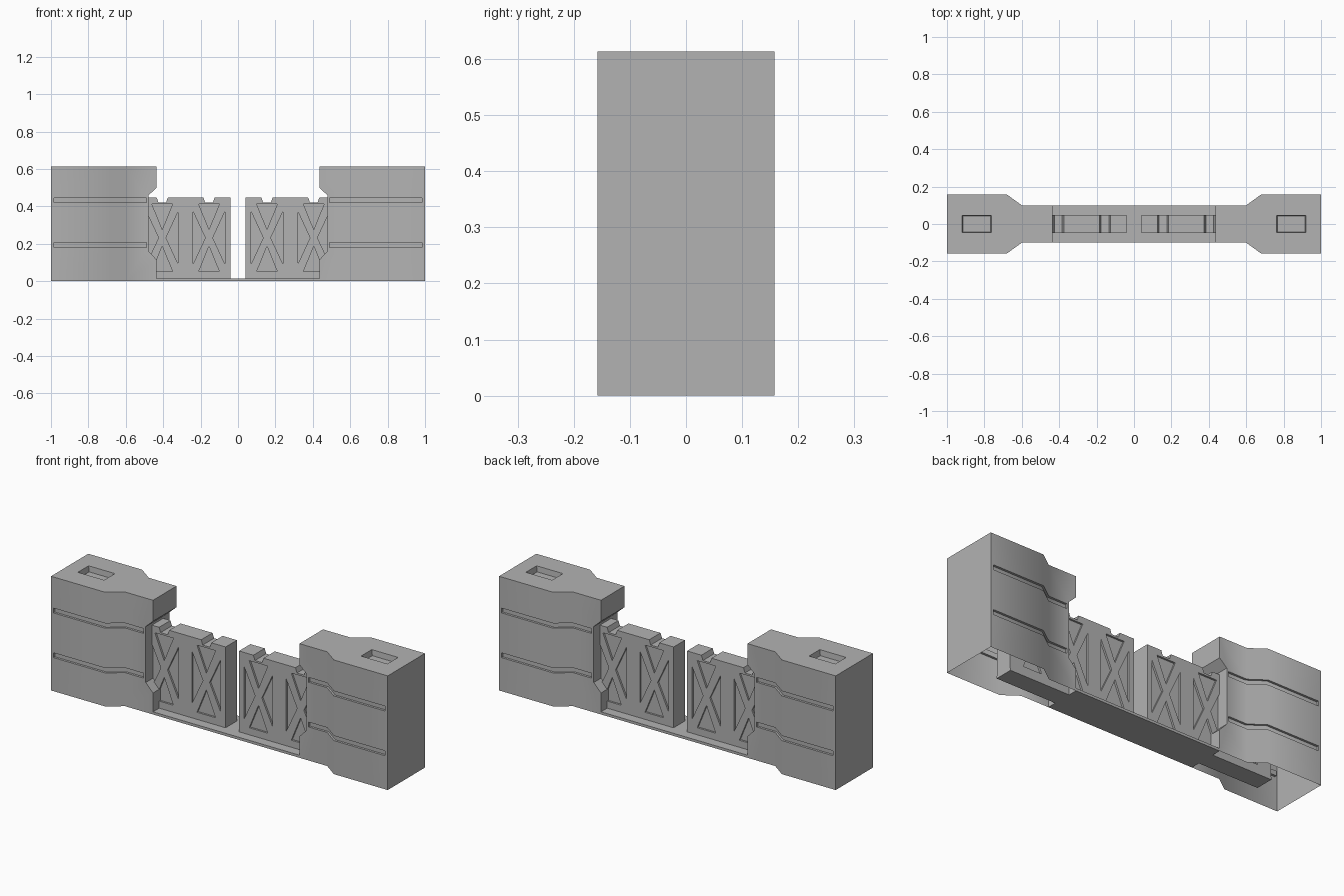
import bpy, bmesh, math
from mathutils import Vector

if "Cube" in bpy.data.objects:
    bpy.data.objects.remove(bpy.data.objects["Cube"])

grey = bpy.data.materials.new("concrete_grey")
grey.diffuse_color = (0.45, 0.45, 0.45, 1)
grey.use_nodes = True
grey.node_tree.nodes["Principled BSDF"].inputs["Base Color"].default_value = grey.diffuse_color


def add_prism(bm, pts, lo, hi, axis, taper=1.0):
    """Extrude a 2D outline along y (pts are x,z) or z (pts are x,y); taper scales the low end."""
    cx = sum(p[0] for p in pts) / len(pts)
    cy = sum(p[1] for p in pts) / len(pts)

    def put(p, d, s):
        u, v = cx + (p[0] - cx) * s, cy + (p[1] - cy) * s
        return bm.verts.new((u, d, v) if axis == 'y' else (u, v, d))
    a = [put(p, lo, taper) for p in pts]
    b = [put(p, hi, 1.0) for p in pts]
    bm.faces.new(a)
    bm.faces.new(b)
    n = len(pts)
    for i in range(n):
        j = (i + 1) % n
        bm.faces.new((a[i], a[j], b[j], b[i]))


def make_object(name, bm):
    bmesh.ops.recalc_face_normals(bm, faces=bm.faces)
    me = bpy.data.meshes.new(name)
    bm.to_mesh(me)
    bm.free()
    ob = bpy.data.objects.new(name, me)
    bpy.context.collection.objects.link(ob)
    me.materials.append(grey)
    return ob


def cut(ob, bm):
    """Carve the cutter shapes out of an object and drop the cutter."""
    cutter = make_object("cutter", bm)
    cutter.hide_render = True
    mod = ob.modifiers.new("cut", 'BOOLEAN')
    mod.operation, mod.solver, mod.object = 'DIFFERENCE', 'EXACT', cutter
    bpy.context.view_layer.objects.active = ob
    bpy.ops.object.modifier_apply(modifier=mod.name)
    bpy.data.objects.remove(cutter)


def mirror_x(bm, side):
    for v in bm.verts:
        v.co.x *= side
    return bm


def rect(x0, x1, y0, y1):
    return [(x0, y0), (x1, y0), (x1, y1), (x0, y1)]


H = 0.613
WALL = [(0.435, 0.10), (0.60, 0.10), (0.68, 0.158), (1.0, 0.158)]
GROOVE = [(0.49, 0.10), (0.60, 0.10), (0.68, 0.158), (0.985, 0.158)]


def pillar(label, side):
    # Block with a flared outer end
    bm = bmesh.new()
    add_prism(bm, WALL + [(x, -y) for x, y in reversed(WALL)], 0, H, 'z')
    ob = make_object(label + "_pillar", mirror_x(bm, side))
    # Recess on the inner face, where the door slides in
    bm = bmesh.new()
    add_prism(bm, [(0.40, 0.115), (0.435, 0.115), (0.478, 0.16), (0.478, 0.46),
                   (0.435, 0.50), (0.40, 0.50)], -0.3, 0.3, 'y')
    cut(ob, mirror_x(bm, side))
    # Horizontal grooves front and back, and the socket in the top
    bm = bmesh.new()
    for z in (0.18, 0.42):
        for s in (1, -1):
            inner = [(x, s * (y - 0.012)) for x, y in GROOVE]
            outer = [(x, s * (y + 0.03)) for x, y in reversed(GROOVE)]
            add_prism(bm, inner + outer, z, z + 0.026, 'z')
    add_prism(bm, rect(0.762, 0.92, -0.046, 0.046), H - 0.03, H + 0.004, 'z', 0.92)
    cut(ob, mirror_x(bm, side))
    # The block is a hollow shell, open underneath
    bm = bmesh.new()
    bm.from_mesh(ob.data)
    under = [f for f in bm.faces if f.normal.z < -0.9 and f.calc_center_median().z < 0.005]
    bmesh.ops.delete(bm, geom=under, context='FACES')
    bm.to_mesh(ob.data)
    bm.free()
    return ob


def door(label, side):
    # Slab with trapezoid notches along the top edge
    centres = (0.155, 0.405, 0.655)
    top = [(0.04, 0.448)]
    for c in centres:
        top += [(c - 0.03, 0.448), (c - 0.021, 0.422), (c + 0.021, 0.422), (c + 0.03, 0.448)]
    outline = [(0.04, 0.012)] + top + [(0.79, 0.448), (0.79, 0.012)]
    bm = bmesh.new()
    add_prism(bm, outline, -0.048, 0.048, 'y')
    ob = make_object(label + "_door", mirror_x(bm, side))
    # Sunken triangles that leave an X-shaped brace
    bm = bmesh.new()
    for c in centres:
        for s in (1, -1):
            m = 0.232
            tris = ([(c - 0.055, m + s * 0.18), (c + 0.055, m + s * 0.18), (c, m + s * 0.045)],
                    [(c + s * 0.085, m - 0.14), (c + s * 0.085, m + 0.14), (c + s * 0.02, m)])
            for t in tris:
                add_prism(bm, t, 0.038, 0.07, 'y')
                add_prism(bm, t, -0.07, -0.038, 'y')
    cut(ob, mirror_x(bm, side))
    return ob


for label, side in (("left", -1), ("right", 1)):
    p = pillar(label, side)
    door(label, side)
    bpy.ops.object.select_all(action='DESELECT')
    p.select_set(True)
    bpy.context.view_layer.objects.active = p
    bpy.ops.object.shade_smooth_by_angle(angle=math.radians(38))

# Threshold between the pillars, with narrow runners under the doors
bm = bmesh.new()
add_prism(bm, [(-0.79, -0.05), (-0.435, -0.05), (-0.435, -0.10), (0.435, -0.10),
               (0.435, -0.05), (0.79, -0.05), (0.79, 0.05), (0.435, 0.05),
               (0.435, 0.10), (-0.435, 0.10), (-0.435, 0.05), (-0.79, 0.05)], 0, 0.014, 'z')
make_object("threshold", bm)
